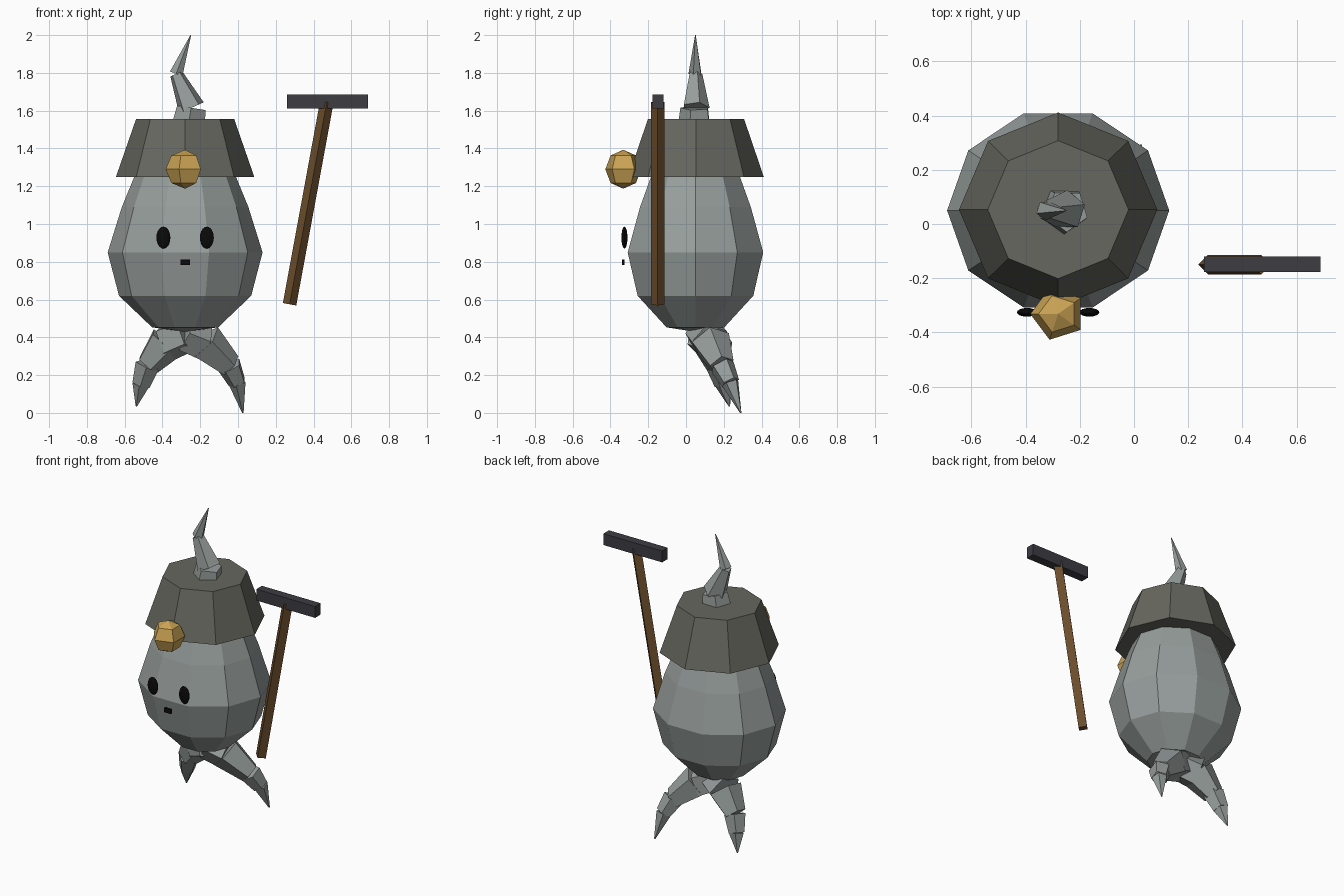
import bpy, bmesh, math
from mathutils import Vector, Matrix

if "Cube" in bpy.data.objects:
    bpy.data.objects.remove(bpy.data.objects["Cube"])


def material(name, rgb):
    m = bpy.data.materials.new(name)
    m.diffuse_color = (*rgb, 1)
    m.use_nodes = True
    m.node_tree.nodes["Principled BSDF"].inputs["Base Color"].default_value = m.diffuse_color
    return m


GREY = material("pale_grey", (0.31, 0.345, 0.335))
HAT = material("dark_hat_grey", (0.135, 0.135, 0.115))
GOLD = material("lamp_gold", (0.60, 0.37, 0.09))
WOOD = material("brown_wood", (0.15, 0.075, 0.025))
IRON = material("dark_iron", (0.048, 0.045, 0.055))
BLACK = material("black", (0.003, 0.003, 0.003))


def finish(name, bm, mat):
    bmesh.ops.recalc_face_normals(bm, faces=bm.faces)
    me = bpy.data.meshes.new(name)
    bm.to_mesh(me)
    bm.free()
    me.materials.append(mat)
    ob = bpy.data.objects.new(name, me)
    bpy.context.collection.objects.link(ob)
    return ob


def lathe(name, profile, sides, mat, loc, sy=1.0):
    """Stack of rings (radius, z) with closed ends; first vertex faces +x."""
    bm = bmesh.new()
    rings = []
    for r, z in profile:
        angles = [2 * math.pi * i / sides for i in range(sides)]
        rings.append([bm.verts.new((loc[0] + r * math.cos(a),
                                    loc[1] + r * sy * math.sin(a), z)) for a in angles])
    for a, b in zip(rings, rings[1:]):
        for i in range(sides):
            j = (i + 1) % sides
            bm.faces.new((a[i], a[j], b[j], b[i]))
    bm.faces.new(rings[0])
    bm.faces.new(rings[-1])
    return finish(name, bm, mat)


def box(name, loc, size, mat):
    bm = bmesh.new()
    bmesh.ops.create_cube(bm, size=1, matrix=Matrix.Translation(loc) @ Matrix.Diagonal((*size, 1)))
    return finish(name, bm, mat)


def ellipsoid(name, loc, size, mat, u, v, turn=0):
    bm = bmesh.new()
    bmesh.ops.create_uvsphere(bm, u_segments=u, v_segments=v, radius=1,
                              matrix=Matrix.Translation(loc) @ Matrix.Diagonal((*size, 1))
                              @ Matrix.Rotation(turn, 4, 'Z'))
    return finish(name, bm, mat)


def tapered(name, a, b, r1, r2, sides, mat, roll=0):
    """Tapered prism running from a to b."""
    a, b = Vector(a), Vector(b)
    d = b - a
    rot = d.to_track_quat('Z', 'Y').to_matrix().to_4x4() @ Matrix.Rotation(roll, 4, 'Z')
    bm = bmesh.new()
    bmesh.ops.create_cone(bm, cap_ends=True, segments=sides, radius1=r1, radius2=r2,
                          depth=d.length, matrix=Matrix.Translation((a + b) / 2) @ rot)
    return finish(name, bm, mat)


def limb(name, points, radii):
    """Chain of separate faceted segments."""
    for i, (r1, r2) in enumerate(radii):
        tapered(f"{name}_{i + 1}", points[i], points[i + 1], r1, r2, 5, GREY, 0.3)


CX, CY = -0.28, 0.05

# Pear-shaped body
lathe("body", [(0.01, 0.43), (0.175, 0.453), (0.35, 0.62), (0.41, 0.85),
               (0.335, 1.09), (0.265, 1.26), (0.15, 1.38), (0.02, 1.42)],
      10, GREY, (CX, CY), 0.92)

# Hat
lathe("hat", [(0.366, 1.25), (0.26, 1.555)], 8, HAT, (CX, CY + 0.003), 0.98)

# Crooked stem on top
limb("stem", [(-0.265, 0.05, 1.5), (-0.247, 0.05, 1.615), (-0.327, 0.05, 1.795), (-0.25, 0.05, 2.0)],
     [(0.095, 0.08)] + [(0.075, 0.036), (0.037, 0.002)])

# Legs
limb("right_leg", [(-0.29, 0.09, 0.42), (-0.18, 0.13, 0.375), (-0.045, 0.19, 0.25),
                   (-0.003, 0.235, 0.16), (0.026, 0.29, 0.0)],
     [(0.10, 0.105), (0.108, 0.068), (0.068, 0.05), (0.048, 0.004)])
limb("left_leg", [(-0.27, 0.09, 0.42), (-0.38, 0.14, 0.375), (-0.478, 0.17, 0.255),
                  (-0.512, 0.2, 0.15), (-0.538, 0.23, 0.035)],
     [(0.10, 0.105), (0.108, 0.068), (0.068, 0.05), (0.048, 0.004)])

# Lamp on the hat
ellipsoid("lamp", (CX, -0.332, 1.29), (0.103, 0.1, 0.103), GOLD, 5, 4, math.pi / 2)

# Face
for side, s in (("left", -1), ("right", 1)):
    ellipsoid(f"{side}_eye", (CX + s * 0.115, -0.326, 0.928), (0.037, 0.016, 0.058), BLACK, 16, 10)
box("mouth", (CX, -0.332, 0.797), (0.05, 0.015, 0.028), BLACK)

# Hammer
tapered("hammer_handle", (0.273, -0.15, 0.575), (0.47, -0.15, 1.645), 0.036, 0.036, 4, WOOD)
box("hammer_head", (0.474, -0.149, 1.648), (0.43, 0.058, 0.075), IRON)
